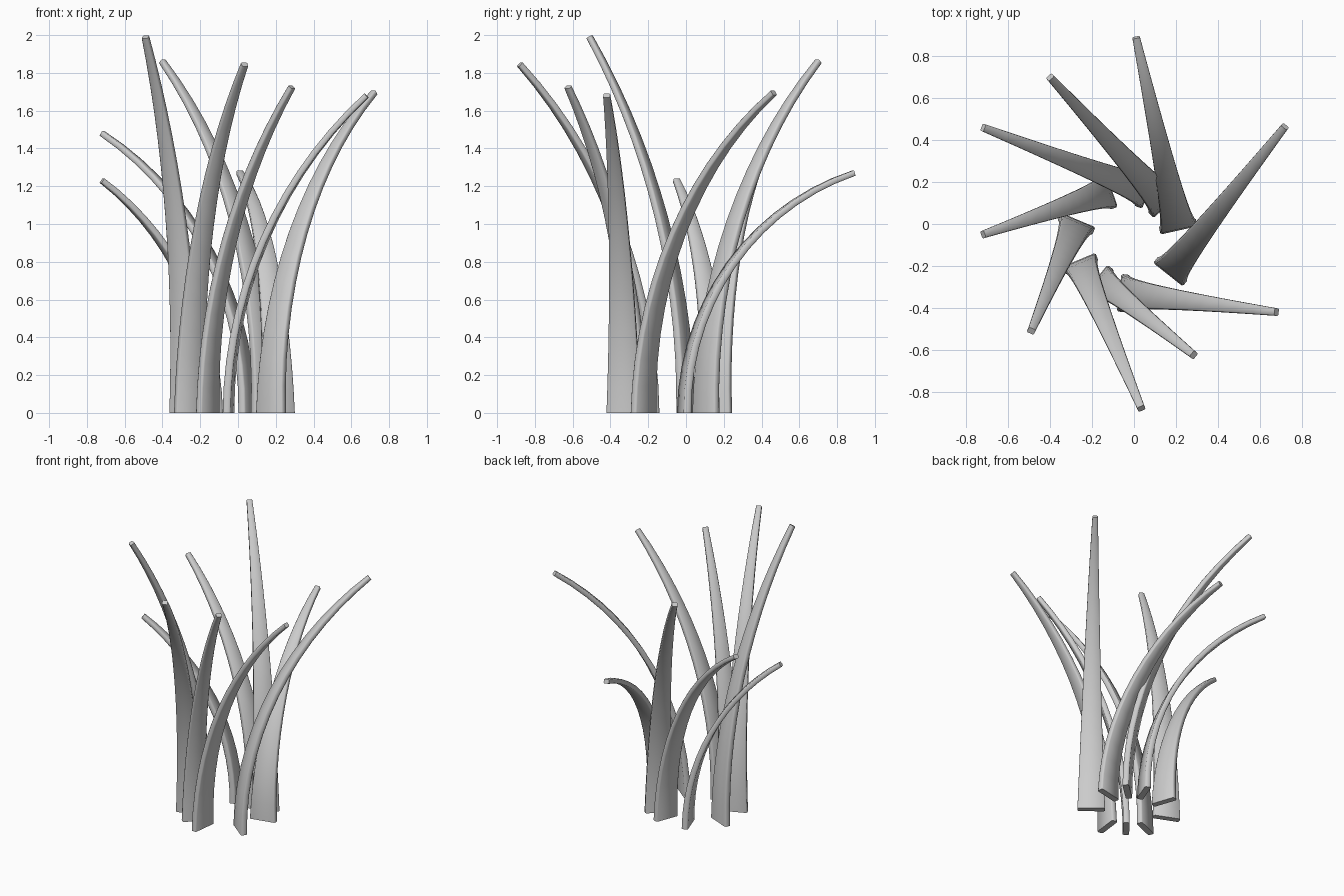
import bpy, math
from mathutils import Vector

if "Cube" in bpy.data.objects:
    bpy.data.objects.remove(bpy.data.objects["Cube"], do_unlink=True)

mat = bpy.data.materials.new("light grey")
mat.use_nodes = True
GREY = (0.6, 0.6, 0.6, 1)
mat.diffuse_color = GREY
mat.node_tree.nodes["Principled BSDF"].inputs["Base Color"].default_value = GREY

SEGMENTS = 14


def section(w, t):
    """Flat bar with chamfered corners: half width w, half thickness t."""
    c = t * 0.35
    quarter = [(w, t - c), (w - c, t)]
    return (quarter + [(-a, b) for a, b in reversed(quarter)]
            + [(-a, -b) for a, b in quarter]
            + [(a, -b) for a, b in reversed(quarter)])


def blade(name, base, tip, half_width):
    """Tapered bar that starts upright and bends along a circular arc to its tip."""
    base = Vector((*base, 0))
    lean = Vector(tip) - base
    height, lean.z = lean.z, 0
    reach = lean.length
    out = lean.normalized()
    side = Vector((-out.y, out.x, 0))
    angle = 2 * math.atan2(reach, height)
    radius = height / math.sin(angle)
    verts, faces, n = [], [], 8
    for i in range(SEGMENTS + 1):
        f = i / SEGMENTS
        a = angle * f
        centre = base + out * radius * (1 - math.cos(a))
        centre.z = radius * math.sin(a)
        normal = out * math.cos(a) - Vector((0, 0, math.sin(a)))
        w = half_width * (1 - f) + 0.018 * f
        t = 0.021 * (1 - f) + 0.015 * f
        verts += [centre + side * p + normal * q for p, q in section(w, t)]
    for i in range(SEGMENTS):
        for j in range(n):
            k = (j + 1) % n
            faces.append((i * n + j, i * n + k, (i + 1) * n + k, (i + 1) * n + j))
    faces += [tuple(reversed(range(n))), tuple(range(SEGMENTS * n, SEGMENTS * n + n))]
    mesh = bpy.data.meshes.new(name)
    mesh.from_pydata(verts, [], faces)
    mesh.materials.append(mat)
    obj = bpy.data.objects.new(name, mesh)
    bpy.context.collection.objects.link(obj)
    bpy.ops.object.select_all(action='DESELECT')
    obj.select_set(True)
    bpy.context.view_layer.objects.active = obj
    bpy.ops.object.mode_set(mode='EDIT')
    bpy.ops.mesh.select_all(action='SELECT')
    bpy.ops.mesh.normals_make_consistent(inside=False)
    bpy.ops.object.mode_set(mode='OBJECT')
    bpy.ops.object.shade_smooth_by_angle(angle=math.radians(50))


# Ring of blades: base centre, tip centre, half width at the base
BLADES = [
    ((0.21, -0.01), (0.01, 0.89, 1.27), 0.09),
    ((0.145, 0.105), (-0.40, 0.70, 1.86), 0.09),
    ((0.05, 0.16), (-0.72, 0.46, 1.48), 0.085),
    ((-0.125, 0.155), (-0.72, -0.05, 1.23), 0.085),
    ((-0.275, 0.0), (-0.49, -0.51, 1.99), 0.09),
    ((-0.255, -0.19), (0.035, -0.88, 1.845), 0.085),
    ((-0.16, -0.27), (0.285, -0.625, 1.725), 0.08),
    ((-0.05, -0.33), (0.68, -0.42, 1.68), 0.09),
    ((0.175, -0.225), (0.72, 0.465, 1.695), 0.09),
]
for i, spec in enumerate(BLADES):
    blade(f"grass_blade_{i + 1}", *spec)
